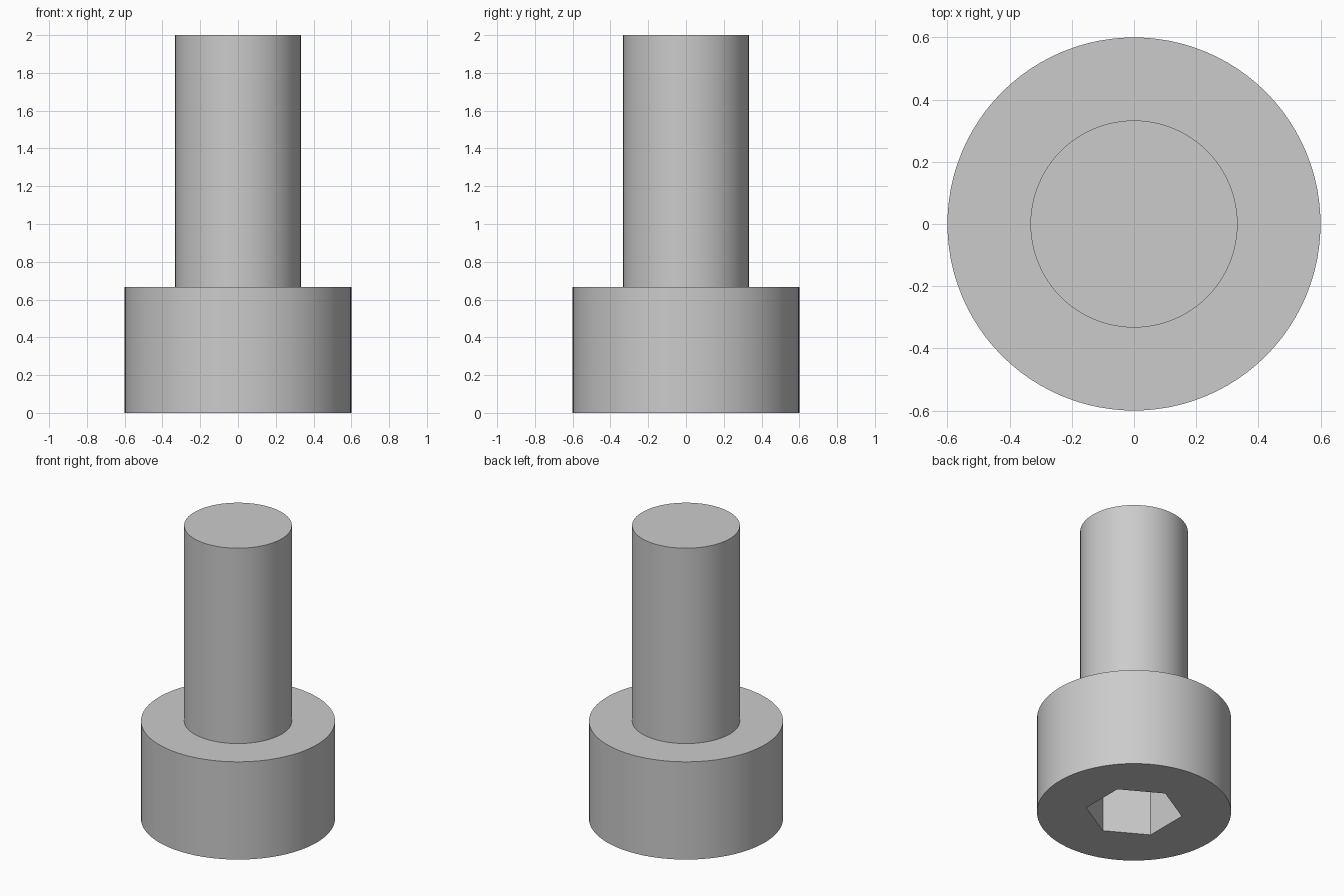
import bpy
import math

cube = bpy.data.objects.get("Cube")
if cube:
    bpy.data.objects.remove(cube, do_unlink=True)

HEAD_RADIUS, HEAD_HEIGHT = 0.6, 0.667
SHANK_RADIUS, TOTAL_HEIGHT = 0.333, 2.0
SOCKET_RADIUS, SOCKET_DEPTH = 0.3, 0.333

steel = bpy.data.materials.new("grey_steel")
steel.use_nodes = True
steel.diffuse_color = (0.6, 0.6, 0.6, 1)
steel.node_tree.nodes["Principled BSDF"].inputs["Base Color"].default_value = (0.6, 0.6, 0.6, 1)


def cylinder(name, radius, bottom, top, sides, turn=0.0):
    bpy.ops.mesh.primitive_cylinder_add(
        vertices=sides, radius=radius, depth=top - bottom,
        location=(0, 0, (bottom + top) / 2), rotation=(0, 0, turn))
    obj = bpy.context.object
    obj.name = name
    obj.data.materials.append(steel)
    return obj


def combine(target, other, operation):
    mod = target.modifiers.new(operation.lower(), "BOOLEAN")
    mod.object = other
    mod.operation = operation
    mod.solver = "EXACT"
    bpy.context.view_layer.objects.active = target
    bpy.ops.object.modifier_apply(modifier=mod.name)
    bpy.data.objects.remove(other, do_unlink=True)


# Head and shank joined into one solid
screw = cylinder("socket_head_screw", HEAD_RADIUS, 0, HEAD_HEIGHT, 96)
shank = cylinder("shank", SHANK_RADIUS, HEAD_HEIGHT - 0.1, TOTAL_HEIGHT, 96)
combine(screw, shank, "UNION")

# Hexagonal socket in the underside of the head, corners on the y axis
socket = cylinder("socket_cutter", SOCKET_RADIUS, -0.1, SOCKET_DEPTH, 6)
combine(screw, socket, "DIFFERENCE")

# Round walls smooth, rims and socket corners sharp
bpy.ops.object.select_all(action="DESELECT")
screw.select_set(True)
bpy.context.view_layer.objects.active = screw
bpy.ops.object.shade_smooth_by_angle(angle=math.radians(30))
